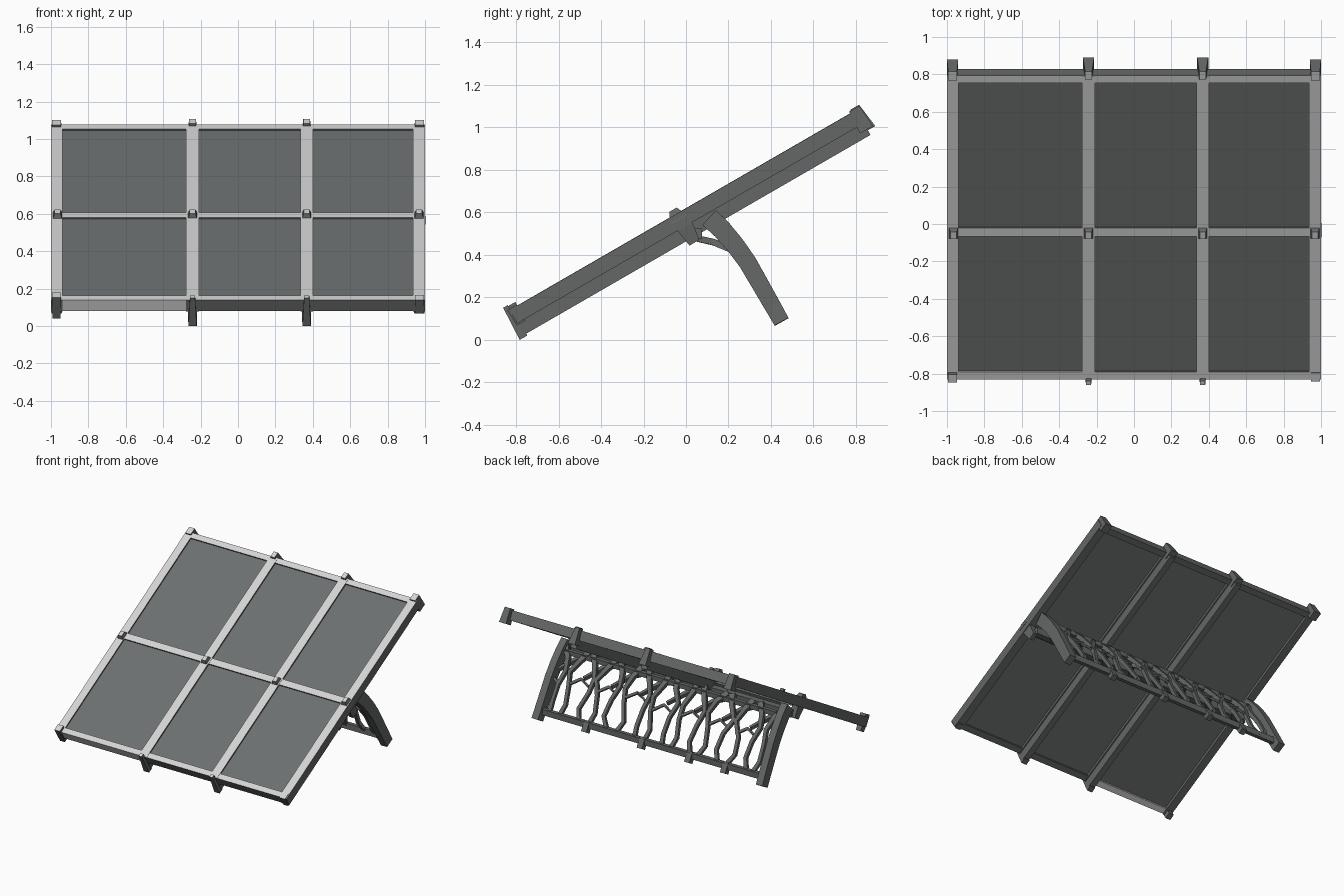
import bpy, bmesh, math, random
from mathutils import Matrix, Vector

if "Cube" in bpy.data.objects:
    bpy.data.objects.remove(bpy.data.objects["Cube"])

random.seed(4)


def material(name, rgb):
    m = bpy.data.materials.new(name)
    m.diffuse_color = (*rgb, 1)
    m.use_nodes = True
    m.node_tree.nodes["Principled BSDF"].inputs["Base Color"].default_value = m.diffuse_color
    return m


LIGHT = material("light grey frame", (0.66, 0.66, 0.66))
DARK = material("dark grey metal", (0.13, 0.137, 0.135))
GLASS = material("dark panel", (0.15, 0.162, 0.163))

# panel space: x across, y up the slope, z out of the panel face
TILT = Matrix.Translation((0, 0, 0.55)) @ Matrix.Rotation(math.radians(30), 4, 'X')


def add_object(name, bm, mats, world=Matrix()):
    bmesh.ops.recalc_face_normals(bm, faces=bm.faces)
    mesh = bpy.data.meshes.new(name)
    bm.to_mesh(mesh)
    bm.free()
    for m in mats:
        mesh.materials.append(m)
    ob = bpy.data.objects.new(name, mesh)
    ob.matrix_world = world
    bpy.context.collection.objects.link(ob)
    return ob


def slab(name, x, y, z, mats=(LIGHT, DARK), top=1.0, bottom=1.0):
    """Box on the tilted panel; light face on top, dark sides and back."""
    bm = bmesh.new()
    c = [(a + b) / 2 for a, b in (x, y, z)]
    d = [b - a for a, b in (x, y, z)]
    bmesh.ops.create_cube(bm, size=1)
    for v in bm.verts:
        s = top if v.co.z > 0 else bottom
        v.co = Vector((c[0] + v.co.x * d[0] * s, c[1] + v.co.y * d[1] * s, c[2] + v.co.z * d[2]))
    bm.normal_update()
    for f in bm.faces:
        f.material_index = 0 if len(mats) == 1 or f.normal.z > 0.5 else 1
    return add_object(name, bm, mats, TILT)


def sweep(name, pts, wide, deep):
    """Four-sided bar along a path; wide(t) across x, deep(t) across the path."""
    bm = bmesh.new()
    rings = []
    n = len(pts)
    for i, p in enumerate(pts):
        t = i / (n - 1)
        tan = (pts[min(i + 1, n - 1)] - pts[max(i - 1, 0)]).normalized()
        side = Vector((0, tan.z, -tan.y))
        if side.length < 0.05:
            side = Vector((0, 0, 1))
        side.normalize()
        across = tan.cross(side).normalized()
        a, b = across * wide(t) / 2, side * deep(t) / 2
        rings.append([bm.verts.new(p + q) for q in (a + b, a - b, -a - b, -a + b)])
    for r, s in zip(rings, rings[1:]):
        for k in range(4):
            bm.faces.new((r[k], r[(k + 1) % 4], s[(k + 1) % 4], s[k]))
    bm.faces.new(rings[0])
    bm.faces.new(rings[-1])
    return add_object(name, bm, [DARK])


LOW, HIGH, MID = -0.925, 0.95, -0.017
RIBS = (-0.243, 0.367)

# dark panel sheet
slab("panel_sheet", (-0.97, 0.97), (LOW + 0.02, HIGH - 0.02), (0.01, 0.05), (GLASS,))

# outer frame
slab("left_rail", (-1.0, -0.938), (LOW, HIGH), (-0.012, 0.06))
slab("right_rail", (0.935, 1.0), (LOW, HIGH), (-0.012, 0.06))
slab("top_rail", (-0.97, 0.97), (HIGH - 0.045, HIGH), (-0.012, 0.06))
slab("bottom_rail_left", (-0.95, RIBS[0]), (LOW, LOW + 0.045), (-0.008, 0.06), (LIGHT,))
slab("bottom_rail_right", (RIBS[0], 0.97), (LOW, LOW + 0.045), (-0.008, 0.06))
slab("middle_rail", (-0.98, 0.98), (MID - 0.026, MID + 0.026), (-0.02, 0.06))

# ribs with deeper keels behind the panel and pointed ends
for x in RIBS:
    slab("rib", (x - 0.034, x + 0.034), (LOW, HIGH), (-0.01, 0.061))
    slab("rib_keel", (x - 0.024, x + 0.024), (LOW, HIGH + 0.01), (-0.075, 0))
    slab("rib_lower_tip", (x - 0.03, x + 0.03), (LOW - 0.035, LOW + 0.02), (-0.085, 0.085), bottom=0.75, top=0.45)
    slab("rib_upper_tip", (x - 0.03, x + 0.03), (HIGH - 0.03, HIGH + 0.05), (-0.05, 0.075), top=0.6)

# corner blocks
for s in (-1, 1):
    x = sorted((s * 0.94, s))
    slab("upper_corner", x, (HIGH - 0.03, HIGH + 0.04), (-0.045, 0.07), top=0.8)
    slab("lower_corner", x, (LOW - 0.015, LOW + 0.05), (-0.05 if s < 0 else -0.02, 0.08 if s < 0 else 0.065), bottom=0.7, top=0.8)

# raised joints along the middle rail
for x in (-0.965, *RIBS, 0.968):
    slab("joint_cap", (x - 0.034, x + 0.034), (MID - 0.05, MID + 0.04), (0.03, 0.085), top=0.45)
    slab("joint_back", (x - 0.03, x + 0.03), (MID - 0.04, MID + 0.05), (-0.1, 0.02), (DARK,), bottom=0.6)

# curved stand profile (y, z), from the panel down to the feet
PROFILE = [(0.11, 0.575), (0.2, 0.49), (0.29, 0.365), (0.385, 0.2), (0.45, 0.085)]


def stand(x, t):
    f = min(max(t, 0), 1) * (len(PROFILE) - 1)
    i = min(int(f), len(PROFILE) - 2)
    a, b = Vector(PROFILE[i]), Vector(PROFILE[i + 1])
    p = a.lerp(b, f - i)
    return Vector((x, p.x, p.y))


# end legs
for s in (-1, 1):
    sweep("end_leg", [stand(s * (0.95 + 0.02 * t / 6), t / 6) for t in range(7)],
          lambda t: 0.055, lambda t: 0.095 - 0.02 * t)

# long bars of the stand
sweep("lower_bar", [stand(-0.97, 0.87), stand(0.97, 0.87)], lambda t: 0.03, lambda t: 0.045)
sweep("upper_bar", [Vector((s * 0.96, 0.05, 0.5)) for s in (-1, 1)], lambda t: 0.05, lambda t: 0.05)
sweep("hanger_bar", [stand(-0.96, 0.15), stand(0.96, 0.15)], lambda t: 0.03, lambda t: 0.035)

# short feet below the lower bar
for x in (0.56, 0.08, -0.33, -0.64):
    sweep("foot", [stand(x, 0.82), stand(x, 0.98)], lambda t: 0.045, lambda t: 0.045)

# irregular branching struts that fill the stand
for i in range(8):
    x0 = -0.84 + 1.68 * i / 7
    for s in (-1, 1):
        w = random.uniform(0.03, 0.065)
        xs = (0.09, 0.055, 0.02, w, w + 0.015, 0.035)
        pts = [stand(x0 + s * xs[k] + random.uniform(-0.015, 0.015), 0.06 + 0.82 * k / 5) for k in range(6)]
        sweep("strut", pts, lambda t: 0.045 - 0.045 * t * (1.3 - t), lambda t: 0.035 - 0.012 * t)
    # cross link and shred hanging under the panel
    t = random.uniform(0.45, 0.65)
    sweep("cross_link", [stand(x0 + 0.04, t), stand(x0 + 0.12, t - 0.06), stand(x0 + 0.2, t + 0.03)][:3 if i < 7 else 2],
          lambda t: 0.02, lambda t: 0.02)
    sweep("brace", [Vector((x0 - 0.06, 0.04, 0.48)), Vector((x0 + 0.02, 0.13, 0.46)), stand(x0 + 0.1, 0.42)],
          lambda t: 0.045 - 0.025 * t, lambda t: 0.03)
